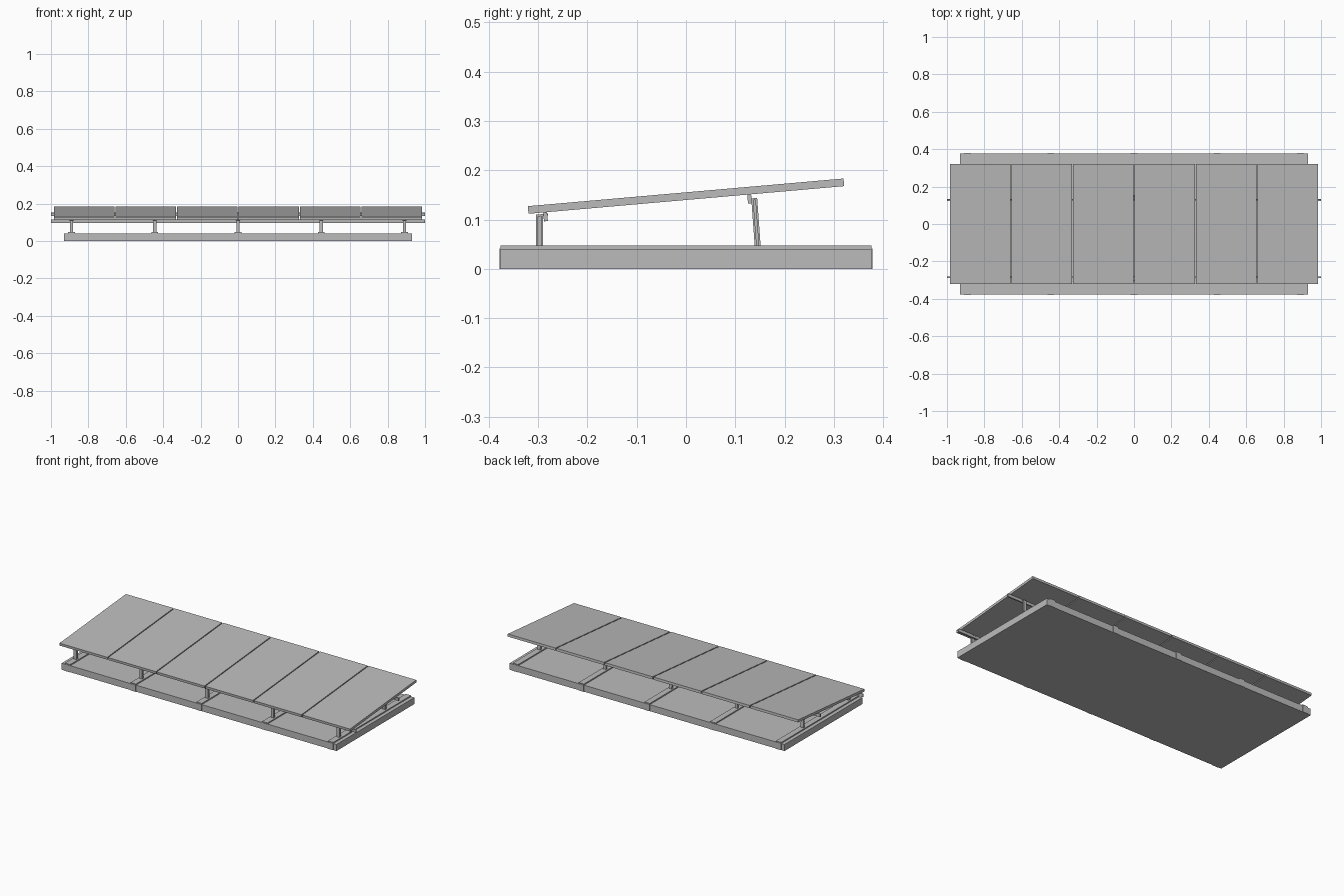
import bpy
import math
from mathutils import Matrix, Vector

cube = bpy.data.objects.get("Cube")
if cube:
    bpy.data.objects.remove(cube, do_unlink=True)

grey = bpy.data.materials.new("light grey")
grey.use_nodes = True
colour = (0.5, 0.5, 0.5, 1)
grey.diffuse_color = colour
grey.node_tree.nodes["Principled BSDF"].inputs["Base Color"].default_value = colour

TILT = math.radians(5)
PANEL_MID = Vector((0, 0, 0.1475))
PANEL_T = 0.0155
LEG_X = [i * 0.445 for i in range(-2, 3)]


def extrude(name, profile, length, matrix):
    """Prism of a closed xy profile, extruded along local z about its middle."""
    n = len(profile)
    verts = [(x, y, s * length / 2) for s in (-1, 1) for x, y in profile]
    faces = [list(range(n))[::-1], list(range(n, 2 * n))]
    faces += [[i, (i + 1) % n, n + (i + 1) % n, n + i] for i in range(n)]
    mesh = bpy.data.meshes.new(name)
    mesh.from_pydata(verts, [], faces)
    mesh.materials.append(grey)
    obj = bpy.data.objects.new(name, mesh)
    obj.matrix_world = matrix
    bpy.context.collection.objects.link(obj)
    return obj


def box(name, centre, size, tilt=0):
    w, d = size[0] / 2, size[1] / 2
    matrix = Matrix.Translation(centre) @ Matrix.Rotation(tilt, 4, 'X')
    return extrude(name, [(-w, -d), (w, -d), (w, d), (-w, d)], size[2], matrix)


def channel(w, d, t):
    """C-shaped section, open towards +x."""
    w, d = w / 2, d / 2
    return [(-w, -d), (w, -d), (w, t - d), (t - w, t - d),
            (t - w, d - t), (w, d - t), (w, d), (-w, d)]


def post(name, bottom, top, depth):
    """Channel post standing between two points."""
    a, b = Vector(bottom), Vector(top)
    lean = math.atan2(a.y - b.y, b.z - a.z)
    matrix = Matrix.Translation((a + b) / 2) @ Matrix.Rotation(lean, 4, 'X')
    extrude(name, channel(0.018, depth, 0.004), (b - a).length, matrix)


# Ballast base
box("base_slab", (0, 0, 0.02), (1.86, 0.752, 0.04))

# Cross rails with wrapped ends, feet and posts
for x in LEG_X:
    box("base_rail", (x, 0, 0.0435), (0.036, 0.752, 0.007))
    for side in (-1, 1):
        box("rail_end_plate", (x, side * 0.377, 0.0205), (0.036, 0.003, 0.041))
    post("front_post", (x, -0.297, 0.046), (x, -0.297, 0.108), 0.014)
    box("front_bracket", (x, -0.292, 0.109), (0.02, 0.024, 0.004), TILT)
    post("rear_post", (x, 0.1455, 0.046), (x, 0.1385, 0.142), 0.012)
    box("rear_bracket", (x, 0.1345, 0.141), (0.02, 0.02, 0.004), TILT)

# Long purlins under the panels
for name, y in (("front_purlin", -0.285), ("rear_purlin", 0.129)):
    z = PANEL_MID.z + y * math.tan(TILT) - PANEL_T / 2 - 0.0092
    box(name, (0, y, z), (2.0, 0.008, 0.018), TILT)

# Six tilted panels with narrow gaps
pitch = 0.3285
for i in range(6):
    centre = PANEL_MID + Vector(((i - 2.5) * pitch, 0, 0))
    box("panel", centre, (pitch - 0.006, 0.643, PANEL_T), TILT)
